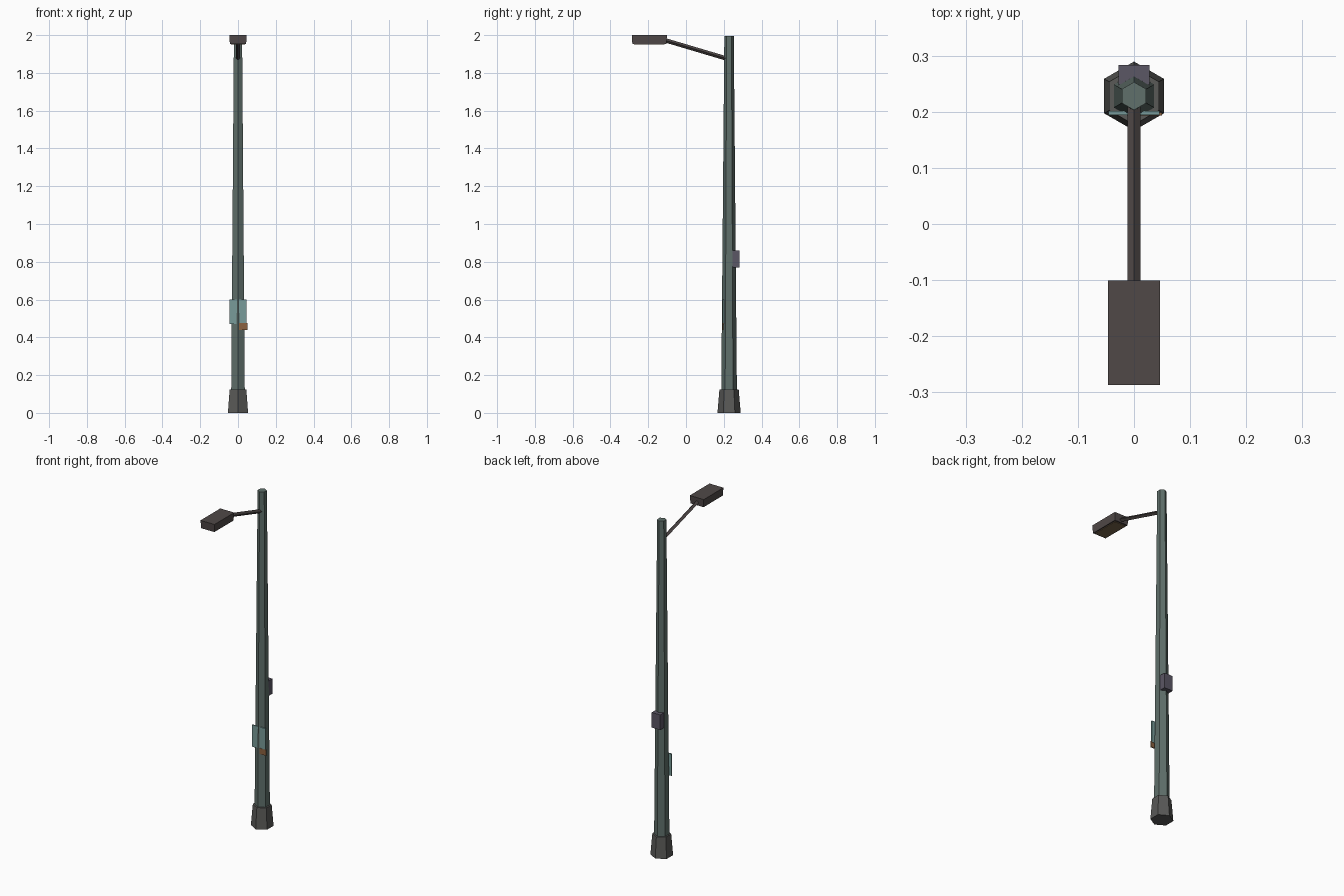
import bpy, bmesh
from mathutils import Vector

if "Cube" in bpy.data.objects:
    bpy.data.objects.remove(bpy.data.objects["Cube"])

PY = 0.228  # pole axis, y


def finish(name, bm, color):
    bmesh.ops.recalc_face_normals(bm, faces=bm.faces)
    me = bpy.data.meshes.new(name)
    bm.to_mesh(me)
    bm.free()
    ob = bpy.data.objects.new(name, me)
    bpy.context.collection.objects.link(ob)
    mat = bpy.data.materials.new(name + "_paint")
    mat.diffuse_color = (*color, 1)
    mat.use_nodes = True
    mat.node_tree.nodes["Principled BSDF"].inputs["Base Color"].default_value = mat.diffuse_color
    me.materials.append(mat)
    return ob


def prism(name, a, b, ra, rb, sides, color):
    """Tapered flat-sided bar from a to b, with a corner facing +y / up."""
    a, b = Vector(a), Vector(b)
    axis = b - a
    side = Vector((1, 0, 0))
    up = side.cross(axis).normalized()
    bm = bmesh.new()
    bmesh.ops.create_cone(bm, cap_ends=True, segments=sides,
                          radius1=ra, radius2=rb, depth=axis.length)
    d = axis.normalized()
    for v in bm.verts:
        x, y, z = v.co
        # create_cone puts its first corner on the y axis
        v.co = (a + b) / 2 + side * x + up * y + d * z
    return finish(name, bm, color)


def box(name, lo, hi, color, bottom_inset=0.0):
    lo, hi = Vector(lo), Vector(hi)
    mid, size = (lo + hi) / 2, hi - lo
    bm = bmesh.new()
    bmesh.ops.create_cube(bm, size=1)
    for v in bm.verts:
        low = v.co.z < 0
        v.co = Vector([v.co[i] * size[i] for i in range(3)])
        if low:
            v.co.x *= 1 - 2 * bottom_inset / size.x
            v.co.y *= 1 - 2 * bottom_inset / size.y
        v.co += mid
    return finish(name, bm, color)


GREEN, DARK = (0.115, 0.16, 0.145), (0.08, 0.066, 0.064)

# Hexagonal foot and tapered pole
prism("base", (0, PY, 0), (0, PY, 0.125), 0.0615, 0.051, 6, (0.10, 0.10, 0.095))
prism("pole", (0, PY, 0.05), (0, PY, 1.995), 0.042, 0.025, 6, GREEN)

# Lamp arm and head with the lens underneath
prism("lamp_arm", (0, 0.215, 1.876), (0, -0.115, 1.974), 0.0115, 0.0115, 4, DARK)
box("lamp_head", (-0.046, -0.287, 1.953), (0.046, -0.101, 2.0), DARK, 0.003)
box("lamp_lens", (-0.036, -0.275, 1.950), (0.036, -0.113, 1.958), (0.19, 0.13, 0.07))

# Junction box at the back
box("junction_box", (-0.028, 0.243, 0.77), (0.028, 0.283, 0.86), (0.105, 0.095, 0.13))

# Sign plate and small tag at the front
box("sign_plate", (-0.045, 0.194, 0.47), (0.045, 0.201, 0.60), (0.19, 0.33, 0.32))
box("tag", (0.006, 0.193, 0.44), (0.05, 0.199, 0.475), (0.26, 0.12, 0.05))
